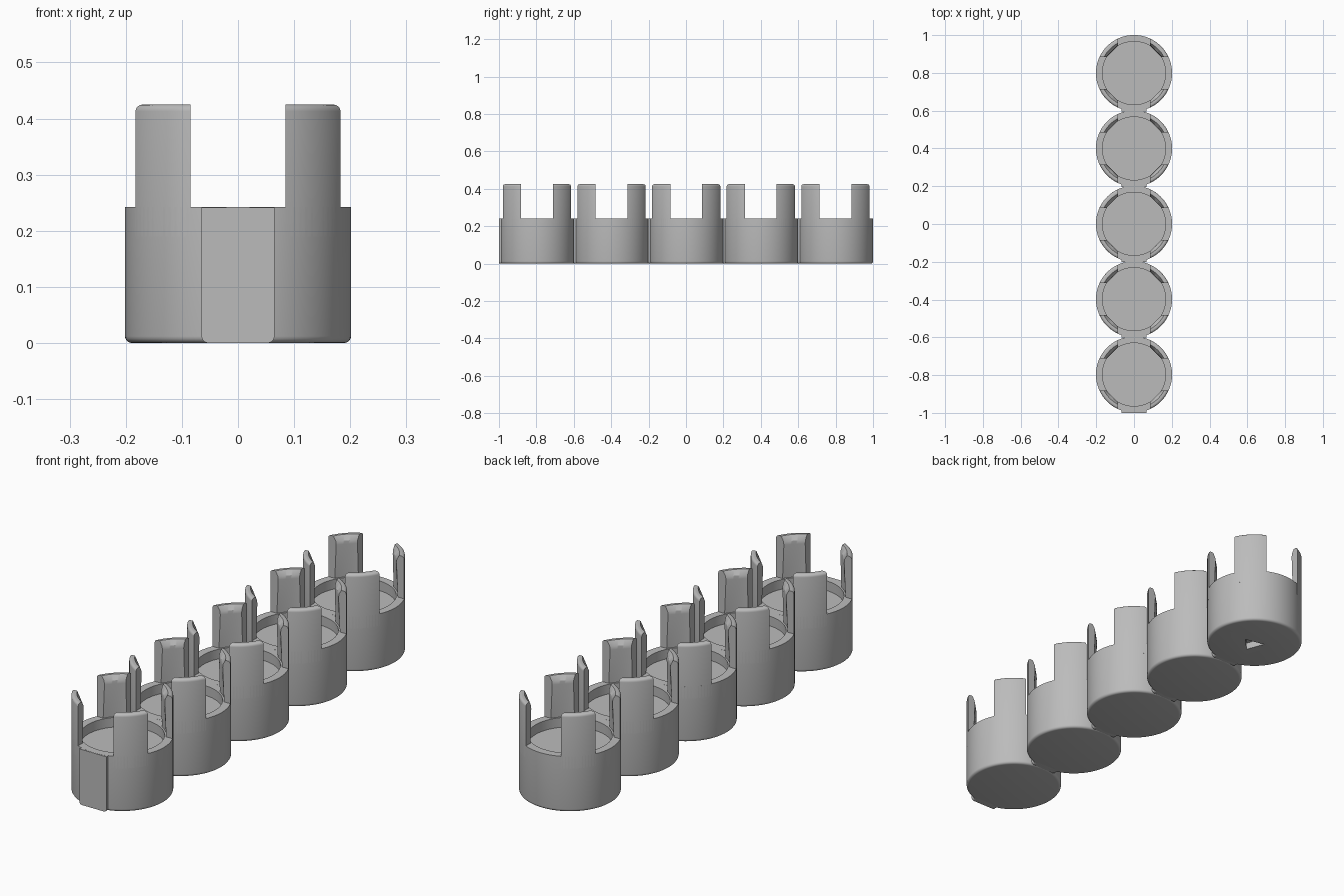
import bpy, bmesh, math
from mathutils import Vector

cube = bpy.data.objects.get("Cube")
if cube:
    bpy.data.objects.remove(cube, do_unlink=True)

R, INNER = 0.2015, 0.167        # cup outer and inner radius
RIM, FLOOR, TOP = 0.242, 0.2, 0.425
SLOT = 0.085                    # half width of the gaps between posts
PITCH, COUNT, START = 0.399, 5, -0.797
FILLET = 0.012

grey = bpy.data.materials.new("plain grey")
grey.use_nodes = True
colour = (0.5, 0.5, 0.5, 1)
grey.diffuse_color = colour
grey.node_tree.nodes["Principled BSDF"].inputs["Base Color"].default_value = colour


def make(name, bm):
    bmesh.ops.recalc_face_normals(bm, faces=bm.faces)
    mesh = bpy.data.meshes.new(name)
    bm.to_mesh(mesh)
    bm.free()
    mesh.materials.append(grey)
    ob = bpy.data.objects.new(name, mesh)
    bpy.context.collection.objects.link(ob)
    return ob


def rounded(r, z, size, a0, a1, steps=4):
    """Quarter fillet points about the centre (r, z)."""
    return [(r + size * math.cos(math.radians(a0 + (a1 - a0) * i / steps)),
             z + size * math.sin(math.radians(a0 + (a1 - a0) * i / steps)))
            for i in range(steps + 1)]


def cup(name, y, sides=96):
    profile = rounded(R - FILLET, FILLET, FILLET, -90, 0)
    profile += [(R, RIM), (INNER, RIM), (INNER, FLOOR)]
    bm = bmesh.new()
    rings = []
    for r, z in profile:
        rings.append([bm.verts.new((r * math.cos(math.tau * i / sides),
                                    y + r * math.sin(math.tau * i / sides), z))
                      for i in range(sides)])
    for a, b in zip(rings, rings[1:]):
        for i in range(sides):
            j = (i + 1) % sides
            bm.faces.new((a[i], a[j], b[j], b[i]))
    bm.faces.new(rings[0][::-1])
    bm.faces.new(rings[-1])
    return make(name, bm)


def post_row(r, z, flat, steps):
    """One row of a post, as an arc or a straight chord between the slot planes."""
    start = math.asin(SLOT / r)
    end = math.pi / 2 - start
    p = Vector((r * math.cos(start), SLOT, z))
    q = Vector((SLOT, p.x, z))
    if flat:
        return [p.lerp(q, i / steps) for i in range(steps + 1)]
    angles = [start + (end - start) * i / steps for i in range(steps + 1)]
    return [Vector((r * math.cos(a), r * math.sin(a), z)) for a in angles]


def posts(name, y, steps=12):
    # inner face leans in to a snap lip, then slopes back to the rounded top
    profile = [(0.174, FLOOR - 0.01, False), (0.174, RIM, False),
               (0.1685, 0.39, True), (0.17, 0.405, True), (0.18, TOP, False)]
    profile += [(r, z, False) for r, z in
                rounded(R - FILLET, TOP - FILLET, FILLET, 90, 0)]
    profile += [(R, FLOOR - 0.01, False)]
    bm = bmesh.new()
    for sx in (1, -1):
        for sy in (1, -1):
            rows = [[bm.verts.new((v.x * sx, y + v.y * sy, v.z))
                     for v in post_row(r, z, flat, steps)]
                    for r, z, flat in profile]
            for k, a in enumerate(rows):
                b = rows[(k + 1) % len(rows)]
                for i in range(steps):
                    bm.faces.new((a[i], a[i + 1], b[i + 1], b[i]))
            bm.faces.new([row[0] for row in rows])
            bm.faces.new([row[-1] for row in rows])
    return make(name, bm)


def plate(name, y):
    """Flat joining pad on the front of a cup, with rounded lower corners."""
    half, height = 0.065, RIM - 0.0005
    outline = rounded(half - FILLET, FILLET, FILLET, 0, -90)
    outline += [(-x, z) for x, z in reversed(outline)]
    outline += [(-half, height), (half, height)]
    bm = bmesh.new()
    face = bm.faces.new([bm.verts.new((x, y - 0.203, z)) for x, z in outline])
    out = bmesh.ops.extrude_face_region(bm, geom=[face])
    moved = [g for g in out["geom"] if isinstance(g, bmesh.types.BMVert)]
    bmesh.ops.translate(bm, verts=moved, vec=(0, 0.028, 0))
    return make(name, bm)


parts = []
for i in range(COUNT):
    y = START + PITCH * i
    body = cup(f"cup_{i + 1}", y)
    parts += [body, posts(f"cup_posts_{i + 1}", y), plate(f"joining_pad_{i + 1}", y)]

# Small three-sided recess under the rear cup
bm = bmesh.new()
corners = [(-0.007, -0.06), (0.05, 0), (-0.038, 0.02)]
face = bm.faces.new([bm.verts.new((px, y + py, -0.05)) for px, py in corners])
out = bmesh.ops.extrude_face_region(bm, geom=[face])
bmesh.ops.translate(bm, vec=(0, 0, 0.08),
                    verts=[g for g in out["geom"] if isinstance(g, bmesh.types.BMVert)])
cutter = make("recess_cutter", bm)
cutter.hide_render = True
cutter.hide_set(True)
mod = body.modifiers.new("recess", "BOOLEAN")
mod.operation = "DIFFERENCE"
mod.solver = "EXACT"
mod.object = cutter

# Smooth curved walls while keeping the corners crisp
bpy.ops.object.select_all(action="DESELECT")
for ob in parts:
    ob.select_set(True)
bpy.context.view_layer.objects.active = parts[0]
bpy.ops.object.shade_smooth_by_angle(angle=math.radians(32))
